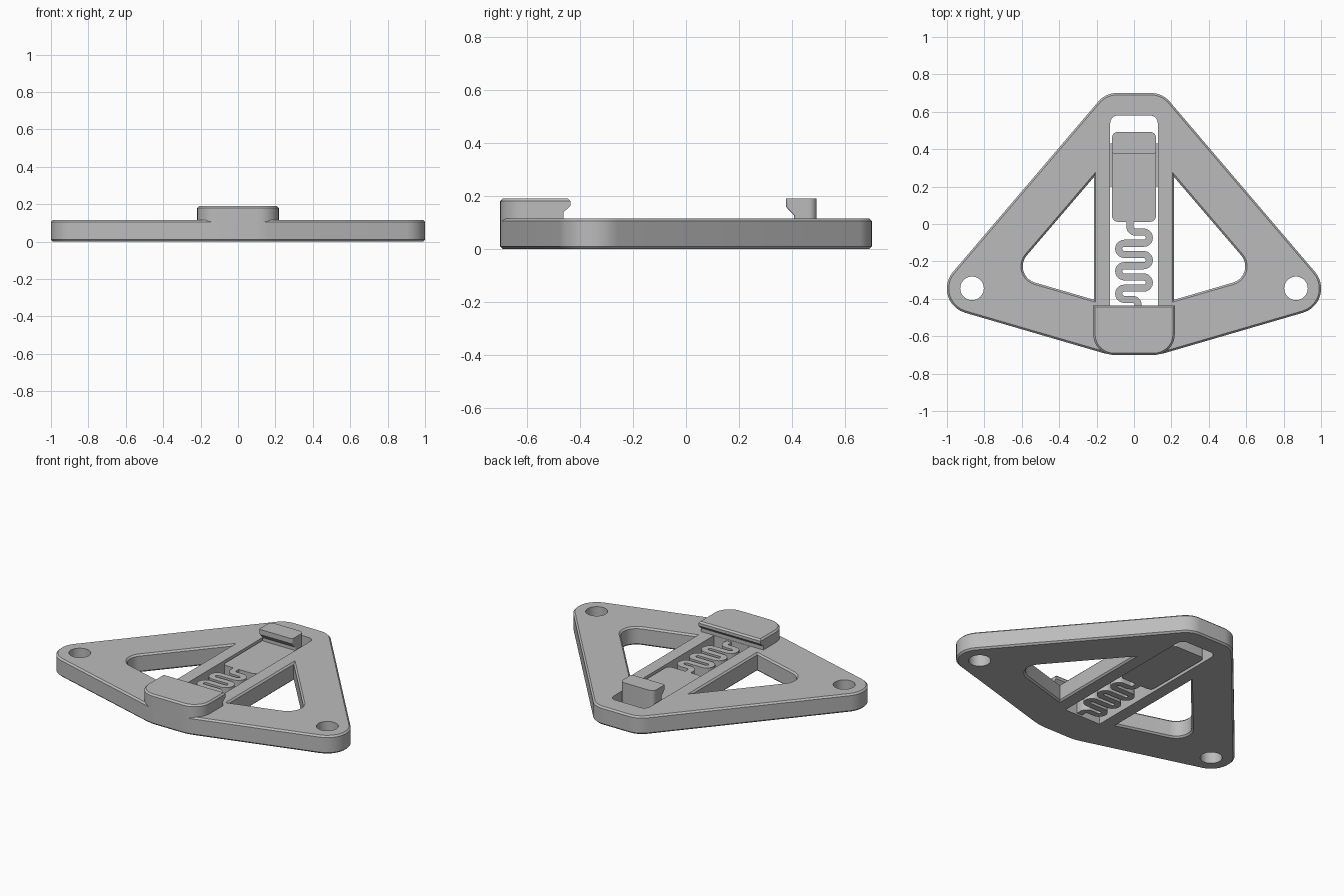
import bpy, bmesh, math
from mathutils import Vector

cube = bpy.data.objects.get("Cube")
if cube:
    bpy.data.objects.remove(cube, do_unlink=True)

grey = bpy.data.materials.new("plain grey")
grey.use_nodes = True
colour = (0.5, 0.5, 0.5, 1)
grey.diffuse_color = colour
grey.node_tree.nodes["Principled BSDF"].inputs["Base Color"].default_value = colour

TOP = 0.115          # plate thickness
CH = 0.01            # edge chamfer
LOW, HIGH = 0.01, 0.105   # moving latch sits slightly inside the plate


def rounded(corners, steps=10):
    """Counter-clockwise outline from (x, y, radius) corners."""
    pts = []
    n = len(corners)
    for i, (x, y, r) in enumerate(corners):
        p = Vector((x, y))
        if r == 0:
            pts.append(p)
            continue
        a = (Vector(corners[i - 1][:2]) - p).normalized()
        b = (Vector(corners[(i + 1) % n][:2]) - p).normalized()
        half = a.angle(b) / 2
        c = p + (a + b).normalized() * (r / math.sin(half))
        start = p + a * (r / math.tan(half)) - c
        turn = math.pi - 2 * half
        for k in range(steps + 1):
            t = turn * k / steps
            pts.append(c + Vector((start.x * math.cos(t) - start.y * math.sin(t),
                                   start.x * math.sin(t) + start.y * math.cos(t))))
    return pts


def grow(pts, d):
    """Offset a counter-clockwise outline outward by d."""
    out = []
    for i, p in enumerate(pts):
        e = (p - pts[i - 1]).normalized()
        f = (pts[(i + 1) % len(pts)] - p).normalized()
        m = Vector((e.y + f.y, -e.x - f.x)).normalized()
        out.append(p + m * (d / m.dot(Vector((e.y, -e.x)))))
    return out


def mirrored(corners):
    return [(-x, y, r) for x, y, r in reversed(corners)]


def loft(bm, layers):
    """Closed solid through (z, outline) layers from bottom to top."""
    rings = [[bm.verts.new((p.x, p.y, z)) for p in pts] for z, pts in layers]
    n = len(rings[0])
    bm.faces.new(rings[0][::-1])
    bm.faces.new(rings[-1])
    for a, b in zip(rings, rings[1:]):
        for i in range(n):
            j = (i + 1) % n
            bm.faces.new((a[i], a[j], b[j], b[i]))


def finish(name, bm):
    bmesh.ops.recalc_face_normals(bm, faces=bm.faces)
    mesh = bpy.data.meshes.new(name)
    bm.to_mesh(mesh)
    bm.free()
    mesh.materials.append(grey)
    ob = bpy.data.objects.new(name, mesh)
    bpy.context.collection.objects.link(ob)
    return ob


def smooth(ob):
    bpy.ops.object.select_all(action='DESELECT')
    ob.select_set(True)
    bpy.context.view_layer.objects.active = ob
    bpy.ops.object.shade_smooth_by_angle(angle=math.radians(30))


# Base plate with chamfered rim
half = [(0.13, -0.70, 0.3), (1.104, -0.416, 0.135), (0.152, 0.70, 0.13)]
rim = rounded(half + mirrored(half))
bm = bmesh.new()
loft(bm, [(0, grow(rim, -CH)), (CH, rim), (TOP - CH, rim), (TOP, grow(rim, -CH))])
plate = finish("base_plate", bm)

# Openings: two flared windows, two screw holes, central slot
bm = bmesh.new()
window = [(0.215, -0.405, 0), (0.664, -0.274, 0.09), (0.215, 0.25, 0)]
for corners in (window, mirrored(window)):
    w = rounded(corners)
    loft(bm, [(-CH, grow(w, 2 * CH)), (CH, w), (TOP - CH, w), (TOP + CH, grow(w, 2 * CH))])
for side in (1, -1):
    ring = [Vector((side * 0.866 + 0.063 * math.cos(t), -0.344 + 0.063 * math.sin(t)))
            for t in (math.tau * k / 48 for k in range(48))]
    loft(bm, [(-0.05, ring), (0.2, ring)])
slot = rounded([(-0.127, -0.46, 0), (0.127, -0.46, 0), (0.127, 0.58, 0.04), (-0.127, 0.58, 0.04)])
loft(bm, [(-0.05, slot), (0.2, slot)])
cutter = finish("opening_cutter", bm)
cutter.hide_render = True
mod = plate.modifiers.new("openings", 'BOOLEAN')
mod.operation = 'DIFFERENCE'
mod.solver = 'EXACT'
mod.object = cutter
bpy.context.view_layer.objects.active = plate
bpy.ops.object.modifier_apply(modifier=mod.name)
bpy.data.objects.remove(cutter, do_unlink=True)
smooth(plate)


# Fixed front clip, undercut along its back edge
def clip(back):
    return rounded([(-0.218, -0.70, 0.11), (0.218, -0.70, 0.11), (0.218, back, 0), (-0.218, back, 0)])


bm = bmesh.new()
lip = clip(-0.435)
loft(bm, [(TOP - CH - 0.001, clip(-0.462)), (0.138, clip(-0.462)), (0.162, lip),
          (0.18, lip), (0.19, grow(lip, -CH))])
smooth(finish("front_clip", bm))


# Sliding tongue and its undercut hook
def tongue(front, r):
    return rounded([(-0.117, front, r), (0.117, front, r), (0.117, 0.492, 0.03), (-0.117, 0.492, 0.03)])


bm = bmesh.new()
loft(bm, [(LOW, tongue(0.012, 0.03)), (HIGH, tongue(0.012, 0.03))])
smooth(finish("sliding_tongue", bm))
bm = bmesh.new()
loft(bm, [(HIGH - 0.01, tongue(0.407, 0.01)), (0.126, tongue(0.407, 0.01)),
          (0.158, tongue(0.377, 0.01)), (0.19, tongue(0.377, 0.01))])
smooth(finish("tongue_hook", bm))

# Guide rails in the gap beside the tongue
for side, name in ((1, "left_guide_rail"), (-1, "right_guide_rail")):
    bm = bmesh.new()
    bar = rounded([(side * 0.121 - 0.008, 0.2, 0), (side * 0.121 + 0.008, 0.2, 0),
                   (side * 0.121 + 0.008, 0.43, 0), (side * 0.121 - 0.008, 0.43, 0)])
    loft(bm, [(0.035, bar), (0.08, bar)])
    finish(name, bm)

# Serpentine spring: centre line first, then a ribbon with thickness
PITCH, ROWS, REACH, WIDE = 0.06, 7, 0.052, 0.019
first = -0.043
last = first - PITCH * (ROWS - 1)
R = PITCH / 2


def arc(cx, cy, a0, a1, steps=10):
    return [Vector((cx + R * math.cos(a), cy + R * math.sin(a)))
            for a in (math.radians(a0 + (a1 - a0) * k / steps) for k in range(steps + 1))]


path = [Vector((-0.022, 0.03))] + arc(-0.022 + R, first + R, 180, 270)
for i in range(ROWS - 1):
    y = first - PITCH * (i + 0.5)
    path += arc(REACH, y, 90, -90) if i % 2 == 0 else arc(-REACH, y, 90, 270)
path += arc(0.022 - R, last - R, 90, 0) + [Vector((0.022, -0.48))]
left, right = [], []
for i, p in enumerate(path):
    d = (path[min(i + 1, len(path) - 1)] - path[max(i - 1, 0)]).normalized()
    side = Vector((-d.y, d.x)) * WIDE
    left.append(p + side)
    right.append(p - side)
bm = bmesh.new()
lv = [bm.verts.new((p.x, p.y, LOW)) for p in left]
rv = [bm.verts.new((p.x, p.y, LOW)) for p in right]
for i in range(len(path) - 1):
    bm.faces.new((lv[i], rv[i], rv[i + 1], lv[i + 1]))
base = bm.faces[:]
res = bmesh.ops.extrude_face_region(bm, geom=base, use_keep_orig=True)
bmesh.ops.translate(bm, vec=(0, 0, HIGH - LOW),
                    verts=[g for g in res["geom"] if isinstance(g, bmesh.types.BMVert)])
smooth(finish("serpentine_spring", bm))
